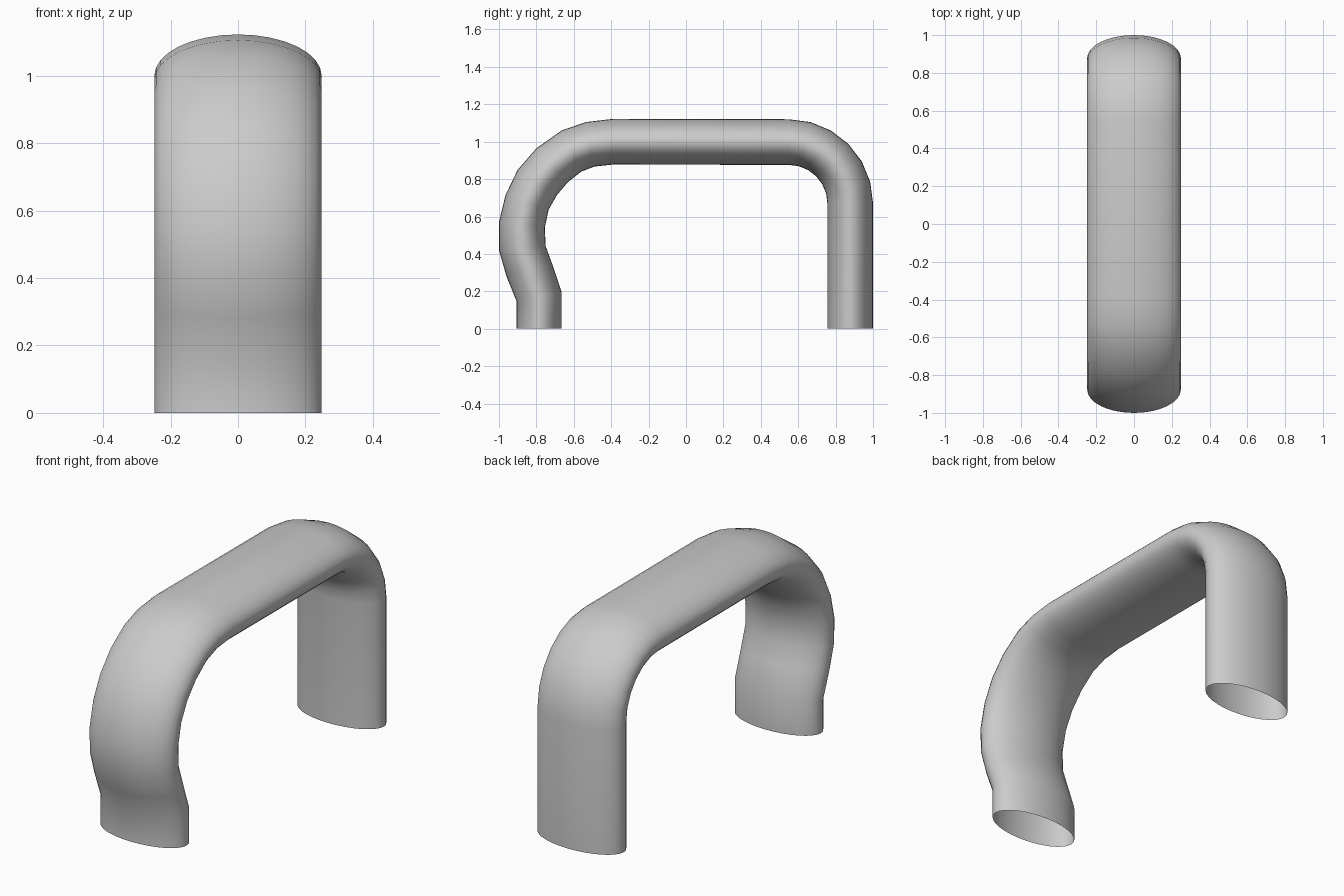
import bpy
import bmesh
from math import sin, cos, pi
from mathutils import Vector

cube = bpy.data.objects.get("Cube")
if cube:
    bpy.data.objects.remove(cube, do_unlink=True)

SIDES = 32
HALF_WIDTH = 0.248

# Side profile as (outer, inner) pairs in y, z; front leg with its kink and large bend
rails = [
    ((-0.905, 0), (-0.665, 0)),
    ((-0.905, 0.145), (-0.665, 0.195)),
    ((-0.96, 0.28), (-0.715, 0.345)),
    ((-1.0, 0.42), (-0.75, 0.44)),
    ((-1.0, 0.57), (-0.755, 0.54)),
    ((-0.965, 0.715), (-0.735, 0.635)),
    ((-0.9, 0.85), (-0.69, 0.715)),
    ((-0.8, 0.965), (-0.63, 0.785)),
    ((-0.665, 1.06), (-0.56, 0.84)),
    ((-0.535, 1.105), (-0.49, 0.867)),
    ((-0.39, 1.122), (-0.39, 0.878)),
]

# Rear bend and straight rear leg
for i in range(7):
    a = pi / 2 * (1 - i / 6)
    rails.append(tuple((0.55 + r * cos(a), 0.67 + r * sin(a)) for r in (0.45, 0.206)))
rails.append(((1.0, 0), (0.756, 0)))

# Sweep an elliptical section along the rails, leaving both ends open
bm = bmesh.new()
rings = []
for outer, inner in rails:
    o, n = Vector((0, *outer)), Vector((0, *inner))
    mid, half = (o + n) / 2, (o - n) / 2
    ring = []
    for k in range(SIDES):
        t = 2 * pi * k / SIDES
        ring.append(bm.verts.new(mid + half * sin(t) + Vector((HALF_WIDTH * cos(t), 0, 0))))
    rings.append(ring)

for a, b in zip(rings, rings[1:]):
    for k in range(SIDES):
        j = (k + 1) % SIDES
        face = bm.faces.new((a[k], a[j], b[j], b[k]))
        face.smooth = True

# Make the top of the bar face upward so the whole tube faces outward
bm.normal_update()
top = max(bm.faces, key=lambda f: f.calc_center_median().z)
if top.normal.z < 0:
    bmesh.ops.reverse_faces(bm, faces=bm.faces[:])

mesh = bpy.data.meshes.new("bent_tube")
bm.to_mesh(mesh)
bm.free()
tube = bpy.data.objects.new("bent_tube", mesh)
bpy.context.collection.objects.link(tube)

# Plain grey finish
grey = bpy.data.materials.new("light_grey")
grey.use_nodes = True
color = (0.6, 0.6, 0.6, 1)
grey.diffuse_color = color
grey.node_tree.nodes["Principled BSDF"].inputs["Base Color"].default_value = color
mesh.materials.append(grey)
